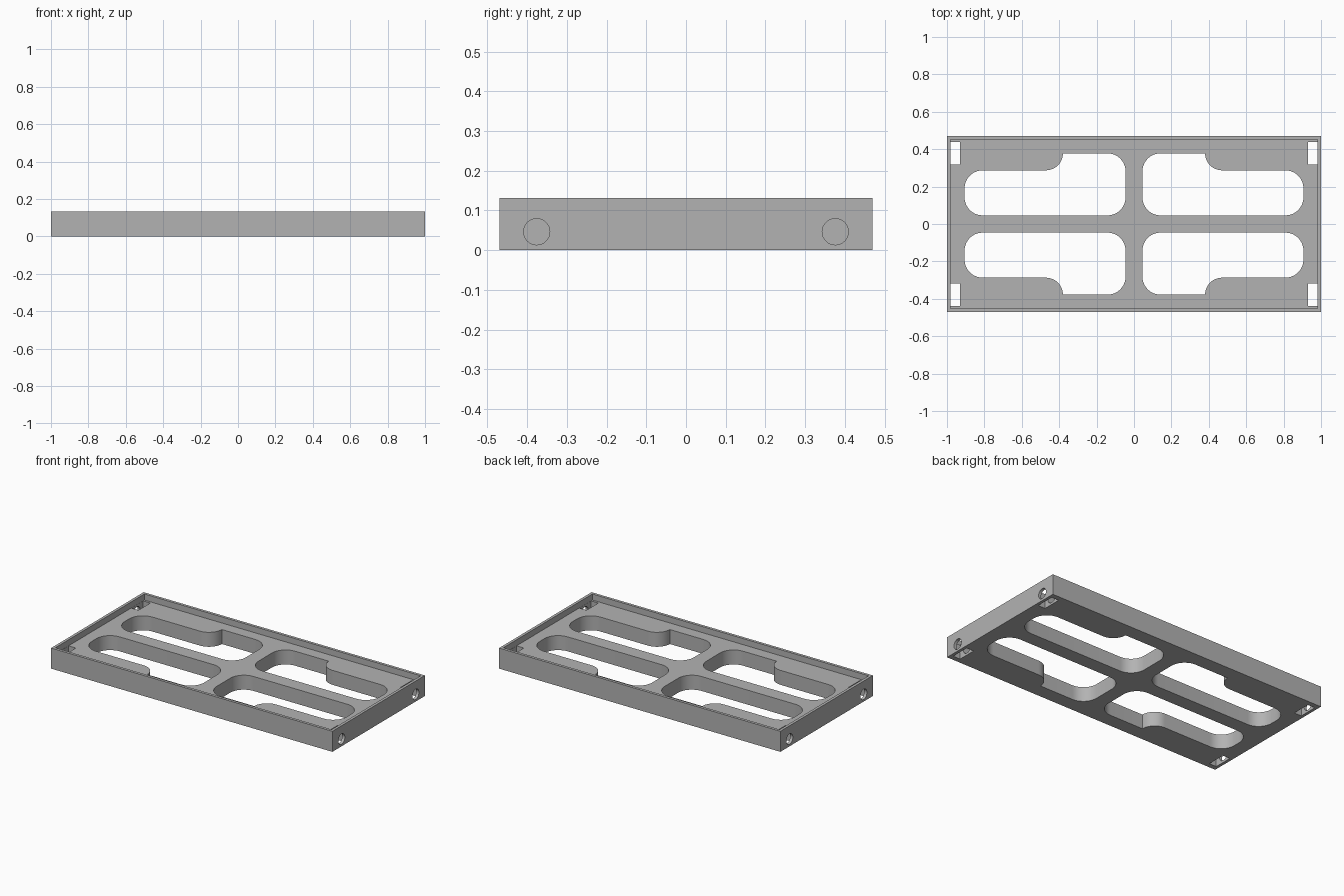
import bpy, bmesh, math
from mathutils import Matrix

if "Cube" in bpy.data.objects:
    bpy.data.objects.remove(bpy.data.objects["Cube"], do_unlink=True)

HALF_Y, HEIGHT, RIM, FLOOR = 0.47, 0.132, 0.018, 0.093

grey = bpy.data.materials.new("plain grey")
grey.use_nodes = True
colour = (0.45, 0.45, 0.45, 1)
grey.diffuse_color = colour
grey.node_tree.nodes["Principled BSDF"].inputs["Base Color"].default_value = colour


def make_object(name, bm):
    bmesh.ops.recalc_face_normals(bm, faces=bm.faces)
    mesh = bpy.data.meshes.new(name)
    bm.to_mesh(mesh)
    bm.free()
    mesh.materials.append(grey)
    obj = bpy.data.objects.new(name, mesh)
    bpy.context.collection.objects.link(obj)
    return obj


def prism(name, outline, z0, z1):
    bm = bmesh.new()
    face = bm.faces.new([bm.verts.new((x, y, z0)) for x, y in outline])
    top = bmesh.ops.extrude_face_region(bm, geom=[face])["geom"]
    verts = [v for v in top if isinstance(v, bmesh.types.BMVert)]
    bmesh.ops.translate(bm, verts=verts, vec=(0, 0, z1 - z0))
    return make_object(name, bm)


def box(name, x0, x1, y0, y1, z0, z1):
    return prism(name, [(x0, y0), (x1, y0), (x1, y1), (x0, y1)], z0, z1)


def rod(name, x0, x1, y, z, radius):
    bm = bmesh.new()
    place = Matrix.Translation(((x0 + x1) / 2, y, z)) @ Matrix.Rotation(math.pi / 2, 4, "Y")
    bmesh.ops.create_cone(bm, cap_ends=True, segments=32, radius1=radius,
                          radius2=radius, depth=abs(x1 - x0), matrix=place)
    return make_object(name, bm)


def arc(cx, cy, r, start, end, steps=10):
    angles = [math.radians(start + (end - start) * i / steps) for i in range(steps + 1)]
    return [(cx + r * math.cos(a), cy + r * math.sin(a)) for a in angles]


def cut(target, cutter):
    mod = target.modifiers.new("cut", "BOOLEAN")
    mod.operation, mod.solver, mod.object = "DIFFERENCE", "EXACT", cutter
    bpy.context.view_layer.objects.active = target
    bpy.ops.object.modifier_apply(modifier=mod.name)
    bpy.data.objects.remove(cutter, do_unlink=True)


# Rectangular tray with a thin raised rim
tray = box("tray_frame", -1, 1, -HALF_Y, HALF_Y, 0, HEIGHT)
cut(tray, box("recess_cutter", RIM - 1, 1 - RIM, RIM - HALF_Y, HALF_Y - RIM, FLOOR, 0.3))

# Window outline for one quarter: wide by the centre, narrower past a round boss
x_in, x_out, y_in, y_mid, y_top = 0.045, 0.906, 0.046, 0.287, 0.378
r, boss_r, boss_x = 0.097, 0.091, 0.471
window = (arc(x_in + r, y_in + r, r, 180, 270)
          + arc(x_out - r, y_in + r, r, 270, 360)
          + arc(x_out - r, y_mid - r, r, 0, 90)
          + arc(boss_x, y_top, boss_r, 270, 180)
          + arc(x_in + r, y_top - r, r, 90, 180))

for sx in (-1, 1):
    for sy in (-1, 1):
        # Lightening window
        cut(tray, prism("window_cutter", [(sx * x, sy * y) for x, y in window], -0.1, 0.3))
        # Nut slot through the floor, next to the end wall
        xs = sorted((sx * 0.93, sx * 0.981))
        ys = sorted((sy * 0.318, sy * 0.438))
        cut(tray, box("slot_cutter", *xs, *ys, -0.1, 0.11))
        # Bolt hole in from the end, across the slot
        cut(tray, rod("bolt_hole_cutter", sx * 0.87, sx * 1.1, sy * 0.376, FLOOR / 2, 0.033))

bpy.ops.object.select_all(action="DESELECT")
tray.select_set(True)
bpy.context.view_layer.objects.active = tray
bpy.ops.object.shade_smooth_by_angle(angle=math.radians(30))
